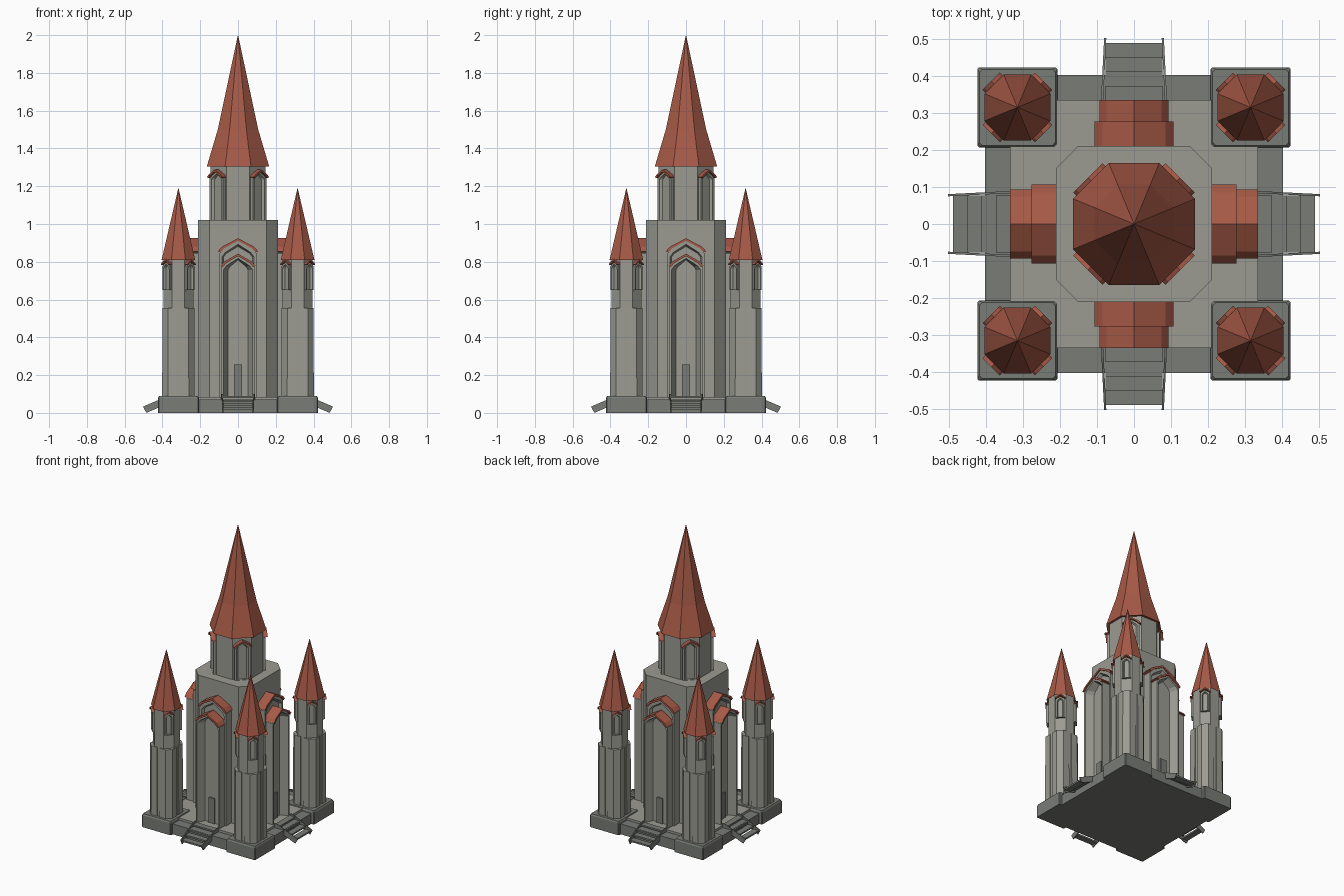
import bpy, bmesh
from math import pi, radians
from mathutils import Matrix, Vector

if "Cube" in bpy.data.objects:
    bpy.data.objects.remove(bpy.data.objects["Cube"])


def material(name, rgb):
    m = bpy.data.materials.new(name)
    m.diffuse_color = (*rgb, 1)
    m.use_nodes = True
    m.node_tree.nodes["Principled BSDF"].inputs["Base Color"].default_value = m.diffuse_color
    return m


RED = material("roof_red", (0.38, 0.10, 0.062))
LIGHT = material("pale_stone", (0.33, 0.33, 0.29))
DARK = material("dark_stone", (0.19, 0.20, 0.18))


def loft(name, rings, mat, M=Matrix()):
    """Skin a series of equal-length rings and cap both ends."""
    bm = bmesh.new()
    vs = [[bm.verts.new(M @ Vector(p)) for p in r] for r in rings]
    n = len(vs[0])
    for a, b in zip(vs, vs[1:]):
        for i in range(n):
            bm.faces.new((a[i], a[(i + 1) % n], b[(i + 1) % n], b[i]))
    bm.faces.new(vs[0])
    bm.faces.new(vs[-1])
    bmesh.ops.remove_doubles(bm, verts=bm.verts, dist=1e-5)
    bmesh.ops.recalc_face_normals(bm, faces=bm.faces)
    me = bpy.data.meshes.new(name)
    bm.to_mesh(me)
    bm.free()
    me.materials.append(mat)
    ob = bpy.data.objects.new(name, me)
    bpy.context.collection.objects.link(ob)
    return ob


def box(name, x0, x1, y0, y1, z0, z1, mat, M=Matrix()):
    q = [(x0, y0), (x1, y0), (x1, y1), (x0, y1)]
    return loft(name, [[(x, y, z) for x, y in q] for z in (z0, z1)], mat, M)


def octo(a, z, b=None):
    """Octagon ring with flat sides at distance a, half side length b."""
    b = a * 0.4142 if b is None else b
    return [(x, y, z) for x, y in ((a, -b), (a, b), (b, a), (-b, a),
                                   (-a, b), (-a, -b), (-b, -a), (b, -a))]


def arch(w, z0, zs, zp, d):
    """Bent pointed arch outline on the plane y = -d."""
    h = zs + 0.35 * (zp - zs)
    return [(x, -d, z) for x, z in ((-w, z0), (-w, zs), (-.8 * w, h), (0, zp),
                                    (.8 * w, h), (w, zs), (w, z0))]


def niche(name, w, wi, z0, zs, zp, rim, back, front, depth, mat, M, splay=0.7):
    """Arched block with a splayed recess in its front."""
    loft(name, [arch(w, z0, zs, zp, back),
                arch(w, z0, zs, zp, front),
                arch(wi, z0 + .002, zs - rim, zp - rim, front),
                arch(wi * splay, z0 + .002, zs - rim, zp - 1.6 * rim, depth)], mat, M)


def arch_roof(name, w, zs, zp, t, back, front, M):
    """Thin bent roof shell."""
    def ring(d):
        return arch(w, 0, zs, zp, d)[1:6] + arch(w - t, 0, zs - t * .4, zp - t, d)[5:0:-1]
    loft(name, [ring(back), ring(front)], RED, M)


quarter = [Matrix.Rotation(k * pi / 2, 4, 'Z') for k in range(4)]
diagonal = [Matrix.Rotation(k * pi / 2 + pi / 4, 4, 'Z') for k in range(4)]

# Base
box("base_slab", -.403, .403, -.403, .403, 0, .07, DARK)
box("floor", -.335, .335, -.335, .335, .06, .085, LIGHT)

# Central tower and its spire
loft("main_tower", [octo(.211, .08, .151), octo(.211, 1.02, .151)], LIGHT)
loft("upper_drum", [octo(.145, 1.01), octo(.145, 1.31)], LIGHT)
loft("main_spire", [octo(.15, 1.312), octo(.165, 1.305), octo(.107, 1.5), octo(.0005, 2.0)], RED)
for M in diagonal:
    niche("drum_window", .05, .038, 1.02, 1.245, 1.278, .012, .12, .162, .148, LIGHT, M)
    arch_roof("drum_window_roof", .056, 1.248, 1.288, .011, .12, .176, M)

for M in quarter:
    # Stepped porch on each side
    niche("porch_inner", .098, .085, .08, .845, .913, .02, .2, .27, .25, LIGHT, M, .9)
    arch_roof("porch_inner_roof", .107, .855, .925, .014, .2, .277, M)
    niche("porch_outer", .088, .078, .08, .77, .832, .014, .24, .325, .275, LIGHT, M, .68)
    arch_roof("porch_outer_roof", .093, .777, .843, .013, .26, .335, M)
    box("door", -.022, .022, -.283, -.27, .085, .255, DARK, M)

    # Open stair with thin side cheeks
    for i in range(4):
        y = -.49 + .039 * i
        z = .018 + .02 * i
        box("stair_tread", -.077, .077, y, y + .041, z, z + .011, DARK, M)
    prof = [(-.485, 0), (-.503, .033), (-.36, .095), (-.335, .1), (-.335, .06), (-.38, .045)]
    for s in (-1, 1):
        rings = []
        for o in (0, .006):
            rings.append([(s * (.075 + o + (y + .5) * .05), y, z) for y, z in prof])
        loft("stair_cheek", rings, DARK, M)

    # Corner turret, centred on its plinth
    T = M @ Matrix.Translation((.3155, -.3155, 0))
    plinth = [octo(a, z, a - c) for a, z, c in
              ((.108, 0, .004), (.108, .08, .004), (.103, .09, .008))]
    loft("turret_plinth", plinth, DARK, T)
    loft("turret_drum", [octo(.079, .085), octo(.079, .82)], LIGHT, T)
    loft("turret_spire", [octo(.08, .818), octo(.089, .81), octo(.0005, 1.19)], RED, T)
    pier = [(.01, .03), (.01, .086), (.055, .086), (.086, .055), (.086, .01), (.03, .01)]
    for q in quarter:
        loft("turret_pier", [[(x, y, .085) for x, y in pier],
                             [(x * .98, y * .98, .555) for x, y in pier]], LIGHT, T @ q)
    for q in diagonal:
        niche("turret_window", .028, .02, .65, .775, .797, .01, .06, .092, .08, LIGHT, T @ q)
        arch_roof("turret_window_roof", .033, .785, .812, .008, .06, .1, T @ q)
